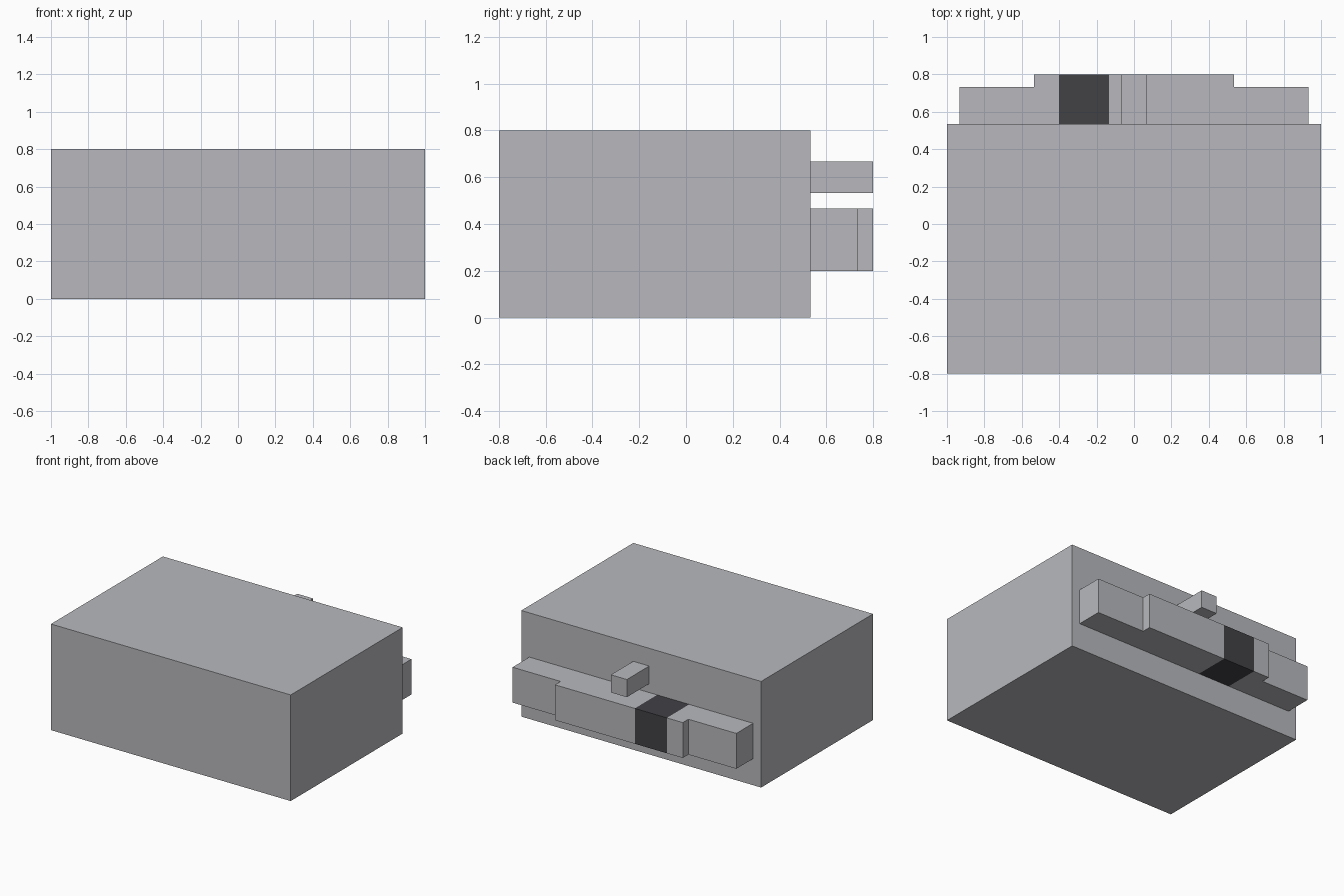
import bpy, bmesh
from mathutils import Vector

if "Cube" in bpy.data.objects:
    bpy.data.objects.remove(bpy.data.objects["Cube"], do_unlink=True)

U = 1 / 15  # design grid unit


def material(name, color):
    mat = bpy.data.materials.new(name)
    mat.use_nodes = True
    mat.diffuse_color = color
    mat.node_tree.nodes["Principled BSDF"].inputs["Base Color"].default_value = color
    return mat


grey = material("light grey", (0.48, 0.485, 0.51, 1))
dark = material("charcoal", (0.054, 0.052, 0.06, 1))


def prism(name, outline, z0, z1, mats):
    """Extrude an outline in grid units upward from z0 to z1."""
    bm = bmesh.new()
    base = bm.faces.new([bm.verts.new((x * U, y * U, z0 * U)) for x, y in outline])
    top = bmesh.ops.extrude_face_region(bm, geom=[base])["geom"]
    bmesh.ops.translate(bm, vec=(0, 0, (z1 - z0) * U),
                        verts=[v for v in top if isinstance(v, bmesh.types.BMVert)])
    bmesh.ops.recalc_face_normals(bm, faces=bm.faces)
    mesh = bpy.data.meshes.new(name)
    bm.to_mesh(mesh)
    bm.free()
    obj = bpy.data.objects.new(name, mesh)
    bpy.context.collection.objects.link(obj)
    for mat in mats:
        mesh.materials.append(mat)
    return obj


def rect(x, y0, y1):
    return [(-x, y0), (x, y0), (x, y1), (-x, y1)]


# Main box and small rear peg
prism("main_body", rect(15, -12, 8), 0, 12, [grey])
prism("rear_peg", rect(1, 8, 12), 8, 10, [grey])

# Stepped rear bar with raised middle
half = [(14, 8), (14, 11), (8, 11), (8, 12)]
bar = prism("rear_bar", half + [(-x, y) for x, y in reversed(half)], 3, 7, [grey, dark])

# Dark band wrapped around the bar
band = (-6 * U, -2 * U)
bm = bmesh.new()
bm.from_mesh(bar.data)
for x in band:
    bmesh.ops.bisect_plane(bm, geom=bm.verts[:] + bm.edges[:] + bm.faces[:],
                           plane_co=Vector((x, 0, 0)), plane_no=Vector((1, 0, 0)))
for face in bm.faces:
    face.material_index = int(band[0] < face.calc_center_median().x < band[1]
                              and abs(face.normal.x) < 0.5)
bm.to_mesh(bar.data)
bm.free()
